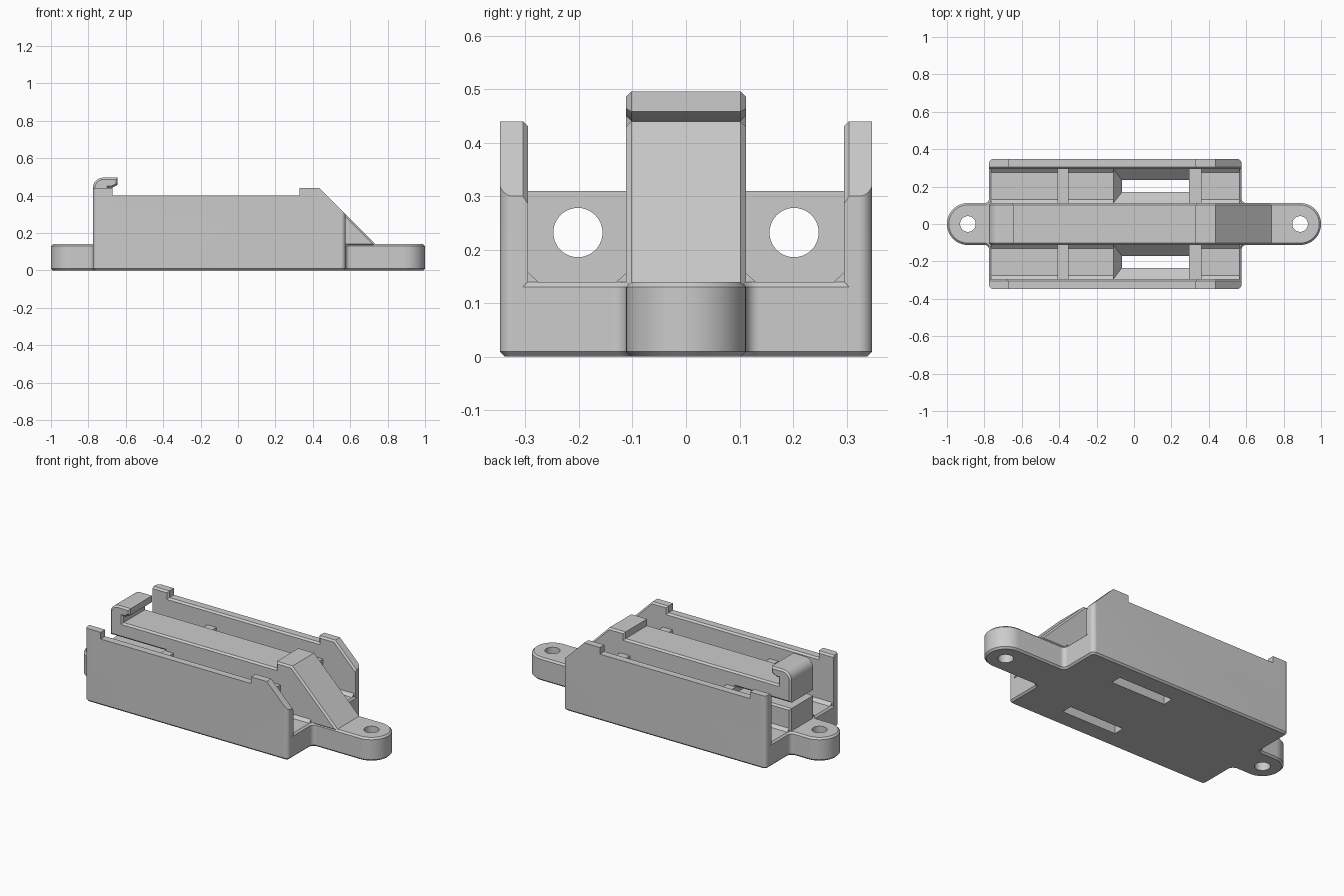
import bpy, bmesh, math
from mathutils import Vector

if "Cube" in bpy.data.objects:
    bpy.data.objects.remove(bpy.data.objects["Cube"], do_unlink=True)

grey = bpy.data.materials.new("plain_grey")
grey.use_nodes = True
GREY = (0.6, 0.6, 0.6, 1)
grey.diffuse_color = GREY
grey.node_tree.nodes["Principled BSDF"].inputs["Base Color"].default_value = GREY

HALF_W, BACK, FRONT = 0.348, -0.775, 0.575   # body limits
SPINE_W, FLOOR, LIP = 0.112, 0.14, 0.01


def rounded(corners, steps=10):
    """Replace each (a, b, radius) corner by an arc; radius 0 stays sharp."""
    out = []
    n = len(corners)
    for i, (a, b, r) in enumerate(corners):
        p = Vector((a, b))
        if r == 0:
            out.append(p)
            continue
        u = (Vector(corners[i - 1][:2]) - p).normalized()
        v = (Vector(corners[(i + 1) % n][:2]) - p).normalized()
        half = u.angle(v) / 2
        centre = p + (u + v).normalized() * (r / math.sin(half))
        start = p + u * (r / math.tan(half)) - centre
        end = p + v * (r / math.tan(half)) - centre
        for k in range(steps + 1):
            out.append(centre + start.lerp(end, k / steps).normalized() * r)
    return out


def finish(bm, name, side=1):
    for v in bm.verts:
        v.co.y *= side
    bm.normal_update()
    bmesh.ops.recalc_face_normals(bm, faces=bm.faces[:])
    mesh = bpy.data.meshes.new(name)
    bm.to_mesh(mesh)
    bm.free()
    mesh.materials.append(grey)
    ob = bpy.data.objects.new(name, mesh)
    bpy.context.collection.objects.link(ob)
    return ob


def prism(name, outline, lo, hi, axis, chamfer="", side=1):
    """Extrude an outline along an axis; chamfer its 'lo' and/or 'hi' cap."""
    def place(p, t):
        a, b = p
        return {"x": (t, a, b), "y": (a, t, b), "z": (a, b, t)}[axis]
    bm = bmesh.new()
    caps = [[bm.verts.new(place(p, t)) for p in outline] for t in (lo, hi)]
    faces = {"lo": bm.faces.new(caps[0]), "hi": bm.faces.new(caps[1])}
    n = len(outline)
    for i in range(n):
        j = (i + 1) % n
        bm.faces.new((caps[0][i], caps[0][j], caps[1][j], caps[1][i]))
    bm.normal_update()
    bmesh.ops.recalc_face_normals(bm, faces=bm.faces[:])
    edges = [e for key in chamfer.split() for e in faces[key].edges]
    if edges:
        bmesh.ops.bevel(bm, geom=edges, offset=LIP, segments=1, affect="EDGES")
    return finish(bm, name, side)


def hull(name, points, side=1):
    bm = bmesh.new()
    for p in points:
        bm.verts.new(p)
    bmesh.ops.convex_hull(bm, input=bm.verts[:])
    return finish(bm, name, side)


def box(name, x, y, z, side=1):
    return hull(name, [(a, b, c) for a in x for b in y for c in z], side)


def cylinder(name, a, b, r, lo, hi, axis, side=1):
    ring = [(a + r * math.cos(math.tau * k / 40), b + r * math.sin(math.tau * k / 40))
            for k in range(40)]
    return prism(name, ring, lo, hi, axis, side=side)


def apply_booleans(ob, cutters, operation="DIFFERENCE"):
    for c in cutters:
        c.hide_render = True
        mod = ob.modifiers.new("cut", "BOOLEAN")
        mod.operation, mod.object, mod.solver = operation, c, "EXACT"
    bpy.context.view_layer.update()
    deps = bpy.context.evaluated_depsgraph_get()
    mesh = bpy.data.meshes.new_from_object(ob.evaluated_get(deps))
    ob.modifiers.clear()
    ob.data = mesh
    for c in cutters:
        bpy.data.objects.remove(c, do_unlink=True)


parts = []

# Base plate with rounded mounting ears
half = [(1, SPINE_W, 0.111), (FRONT, SPINE_W, 0.025), (FRONT, HALF_W, 0.025),
        (BACK, HALF_W, 0.025), (BACK, SPINE_W, 0.025), (-1, SPINE_W, 0.111)]
outline = half + [(x, -y, r) for x, y, r in reversed(half)]
base = prism("base_plate", rounded(outline), 0, FLOOR, "z", "lo hi")
cuts = [cylinder("screw_hole", x, 0, 0.042, -0.1, 0.3, "z") for x in (-0.888, 0.888)]
for s in (1, -1):
    # Tapered trough above a through slot
    top = [(x, y, FLOOR + 0.001) for x in (-0.11, 0.295) for y in (SPINE_W, 0.295)]
    low = [(x, y, 0.08) for x in (-0.065, 0.295) for y in (0.17, 0.235)]
    cuts.append(hull("trough", top + low, s))
    cuts.append(box("slot", (-0.065, 0.295), (0.17, 0.235), (-0.1, 0.09), s))
apply_booleans(base, cuts)
parts.append(base)

# Side walls with raised ends and a sloped front corner
wall_shape = [(-0.8, 0.13), (-0.8, 0.44), (-0.67, 0.44), (-0.67, 0.40), (0.33, 0.40),
              (0.33, 0.44), (0.435, 0.44), (0.6, 0.275), (0.6, 0.13)]
body = [(BACK, -HALF_W), (FRONT, -HALF_W), (FRONT, HALF_W), (BACK, HALF_W)]
for s, label in ((1, "back"), (-1, "front")):
    wall = prism(label + "_wall", wall_shape, 0.295, 0.4, "y", "lo", s)
    envelope = prism("envelope", rounded([(x, y, 0.025) for x, y in body]),
                     -0.1, 0.6, "z")
    apply_booleans(wall, [envelope], "INTERSECT")
    parts.append(wall)

    # Cross supports with a round wire hole
    for x0, x1, place in ((-0.41, -0.35, "left"), (0.295, 0.36, "right")):
        rib = box(f"{label}_{place}_support", (x0, x1), (0.10, 0.30), (0.1, 0.31), s)
        apply_booleans(rib, [cylinder("wire_hole", 0.202, 0.232, 0.046,
                                      x0 - 0.1, x1 + 0.1, "x", s)])
        parts.append(rib)

    # Sloped strips where the floor meets the wall and the spine
    for x0, x1 in ((BACK + 0.01, -0.11), (0.36, FRONT - 0.01)):
        for y, d in ((0.298, -0.022), (0.108, 0.022)):
            strip = [(y, 0.135), (y + d, 0.135), (y + d, FLOOR), (y, FLOOR + 0.02)]
            parts.append(prism(label + "_floor_strip", strip, x0, x1, "x", side=s))

# Central spine: flexing clip arm over a slit, front stop and ramp
spine_shape = [(BACK, 0.13, 0), (BACK, 0.275, 0), (-0.41, 0.275, 0), (-0.41, 0.31, 0),
               (BACK, 0.31, 0), (BACK, 0.496, 0.055), (-0.643, 0.496, 0),
               (-0.643, 0.458, 0), (-0.675, 0.44, 0), (-0.69, 0.44, 0),
               (-0.69, 0.40, 0), (0.33, 0.40, 0), (0.33, 0.44, 0),
               (0.435, 0.44, 0), (0.745, 0.13, 0)]
parts.append(prism("central_spine", rounded(spine_shape), -SPINE_W, SPINE_W, "y", "lo hi"))

# Smooth the rounded areas, keep hard edges
bpy.ops.object.select_all(action="DESELECT")
for ob in parts:
    ob.select_set(True)
bpy.context.view_layer.objects.active = base
bpy.ops.object.shade_smooth_by_angle(angle=math.radians(30))
